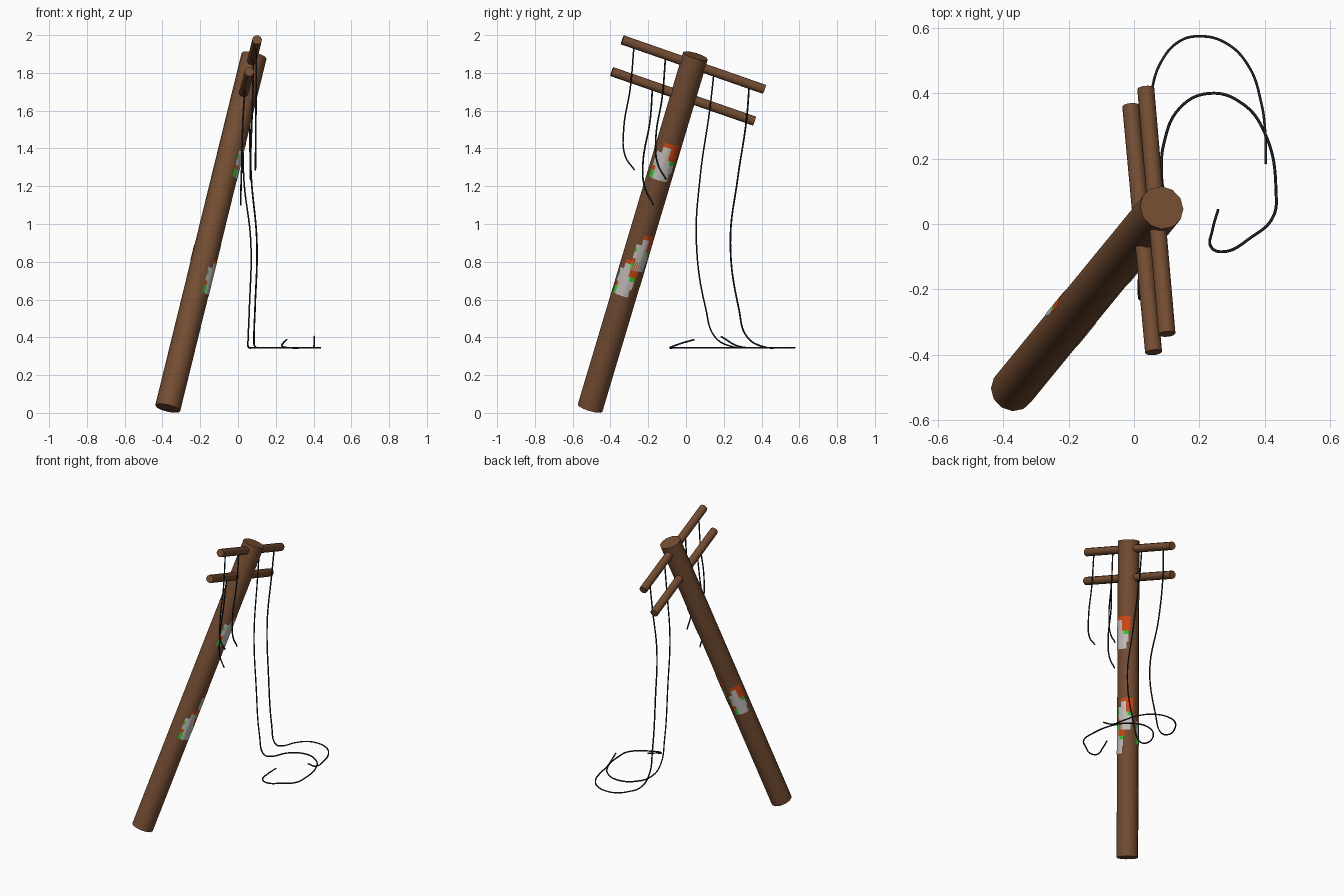
import bpy, bmesh, math
from mathutils import Vector, Matrix

if "Cube" in bpy.data.objects:
    bpy.data.objects.remove(bpy.data.objects["Cube"])


def material(name, rgb):
    m = bpy.data.materials.new(name)
    m.diffuse_color = (*rgb, 1)
    m.use_nodes = True
    m.node_tree.nodes["Principled BSDF"].inputs["Base Color"].default_value = m.diffuse_color
    return m


WOOD = material("brown_wood", (0.175, 0.074, 0.032))
WIRE = material("black_wire", (0.012, 0.016, 0.02))
PAPER = material("pale_paper", (0.56, 0.53, 0.51))
ORANGE = material("orange_paper", (0.65, 0.065, 0.006))
GREEN = material("green_paper", (0.02, 0.62, 0.02))

BASE, TOP = Vector((-0.372, -0.508, 0.025)), Vector((0.085, 0.05, 1.89))
AXIS = (TOP - BASE).normalized()
SIDE = (Vector((1, 0, 0)) - AXIS * AXIS.x).normalized()   # angle 0: towards +x
BACK = AXIS.cross(SIDE)                                   # angle 90: towards +y
R, SIDES = 0.068, 12


def add_object(name, bm, mats):
    me = bpy.data.meshes.new(name)
    bm.to_mesh(me)
    bm.free()
    for m in mats:
        me.materials.append(m)
    ob = bpy.data.objects.new(name, me)
    bpy.context.collection.objects.link(ob)
    bpy.ops.object.select_all(action='DESELECT')
    ob.select_set(True)
    bpy.context.view_layer.objects.active = ob
    bpy.ops.object.shade_smooth_by_angle(angle=math.radians(40))
    return ob


def log(name, a, b, u, radius, sides):
    """Round beam from a to b; its first corner points along u."""
    a, b = Vector(a), Vector(b)
    d = (b - a).normalized()
    u = (u - d * u.dot(d)).normalized()
    v = d.cross(u)
    rot = Matrix((u, v, d)).transposed().to_4x4()
    bm = bmesh.new()
    bmesh.ops.create_cone(bm, cap_ends=True, segments=sides, radius1=radius,
                          radius2=radius, depth=(b - a).length,
                          matrix=Matrix.Translation((a + b) / 2) @ rot)
    add_object(name, bm, [WOOD])


# Leaning pole and its two crossarms
log("leaning_pole", BASE, TOP, SIDE, R, SIDES)
ARMS = {"upper_crossarm": ((0.036, 0.415, 1.713), (0.101, -0.337, 1.975)),
        "lower_crossarm": ((-0.01, 0.362, 1.545), (0.06, -0.393, 1.807))}
for name, (a, b) in ARMS.items():
    log(name, a, b, Vector((0, 0, 1)), 0.026, 10)


# Torn posters: thin plates wrapped on the pole, made of small coloured cells
def pole_point(t, deg):
    step = 2 * math.pi / SIDES
    a = math.radians(deg)
    r = R * math.cos(step / 2) / math.cos(a % step - step / 2) + 0.0025
    return BASE.lerp(TOP, t) + r * (math.cos(a) * SIDE + math.sin(a) * BACK)


def cell_colour(u, v):
    """0 paper, 1 orange, 2 green, None torn away."""
    if (u < 0.28 and v > 0.72) or (u > 0.8 and v < 0.22):
        return None
    if u > 0.88 and v < 0.55:
        return None
    if (u < 0.2 and v < 0.22) or (u > 0.68 and 0.42 < v < 0.56) or (u < 0.12 and 0.5 < v < 0.6):
        return 2
    if v > 0.88 or (u > 0.6 and v > 0.55) or (u < 0.13 and 0.22 < v < 0.36):
        return 1
    return 0


def poster(name, t0, t1, a0, a1, nu=12, nv=18):
    bm = bmesh.new()
    grid = [[bm.verts.new(pole_point(t0 + (t1 - t0) * j / nv, a0 + (a1 - a0) * i / nu))
             for i in range(nu + 1)] for j in range(nv + 1)]
    for j in range(nv):
        for i in range(nu):
            c = cell_colour((i + 0.5) / nu, (j + 0.5) / nv)
            if c is not None:
                f = bm.faces.new((grid[j][i], grid[j][i + 1], grid[j + 1][i + 1], grid[j + 1][i]))
                f.material_index = c
    bmesh.ops.delete(bm, geom=[v for v in bm.verts if not v.link_faces], context='VERTS')
    add_object(name, bm, [PAPER, ORANGE, GREEN])


poster("poster_high", 0.655, 0.758, -48, 62)
poster("poster_middle", 0.40, 0.50, -10, 80)
poster("poster_low", 0.325, 0.425, -60, 35)
poster("poster_back", 0.355, 0.455, 95, 180)


# Snapped wires hanging from the arms
def wire(name, points):
    cu = bpy.data.curves.new(name, 'CURVE')
    cu.dimensions = '3D'
    cu.bevel_depth, cu.bevel_resolution, cu.resolution_u = 0.0045, 1, 8
    cu.use_fill_caps = True
    sp = cu.splines.new('BEZIER')
    sp.bezier_points.add(len(points) - 1)
    for bp, p in zip(sp.bezier_points, points):
        bp.co = p
        bp.handle_left_type = bp.handle_right_type = 'AUTO'
    cu.materials.append(WIRE)
    ob = bpy.data.objects.new(name, cu)
    bpy.context.collection.objects.link(ob)
    bpy.ops.object.select_all(action='DESELECT')
    ob.select_set(True)
    bpy.context.view_layer.objects.active = ob
    bpy.ops.object.convert(target='MESH')


# Short wires at the front
wire("short_wire_outer", [(0.096, -0.275, 1.945), (0.096, -0.295, 1.72), (0.094, -0.33, 1.5),
                          (0.093, -0.322, 1.36), (0.092, -0.272, 1.285)])
wire("short_wire_inner", [(0.082, -0.108, 1.89), (0.078, -0.125, 1.68), (0.07, -0.16, 1.45),
                          (0.066, -0.15, 1.32), (0.066, -0.105, 1.235)])
wire("short_wire_lower", [(0.038, -0.177, 1.73), (0.026, -0.19, 1.55), (0.02, -0.228, 1.32),
                          (0.016, -0.22, 1.2), (0.015, -0.172, 1.1)])
# Long wires that fall and coil level at the back
G = 0.345
wire("long_wire_inner", [(0.06, 0.148, 1.8), (0.06, 0.125, 1.6), (0.07, 0.075, 1.25),
                         (0.1, 0.055, 0.9), (0.09, 0.105, 0.55), (0.085, 0.155, 0.4),
                         (0.09, 0.24, 0.352), (0.14, 0.355, G), (0.23, 0.40, G),
                         (0.33, 0.37, G), (0.4, 0.28, G), (0.435, 0.1, G), (0.425, 0.02, G),
                         (0.36, -0.04, G), (0.27, -0.085, G), (0.236, -0.07, 0.352),
                         (0.24, -0.02, 0.37), (0.258, 0.045, 0.388)])
wire("long_wire_outer", [(0.042, 0.335, 1.735), (0.032, 0.32, 1.55), (0.03, 0.275, 1.25),
                         (0.068, 0.235, 0.9), (0.06, 0.28, 0.55), (0.054, 0.325, 0.4),
                         (0.055, 0.41, 0.35), (0.085, 0.5, G), (0.14, 0.56, G),
                         (0.2, 0.575, G), (0.28, 0.555, G), (0.35, 0.485, G),
                         (0.39, 0.37, G), (0.402, 0.28, 0.352), (0.404, 0.185, 0.405)])
